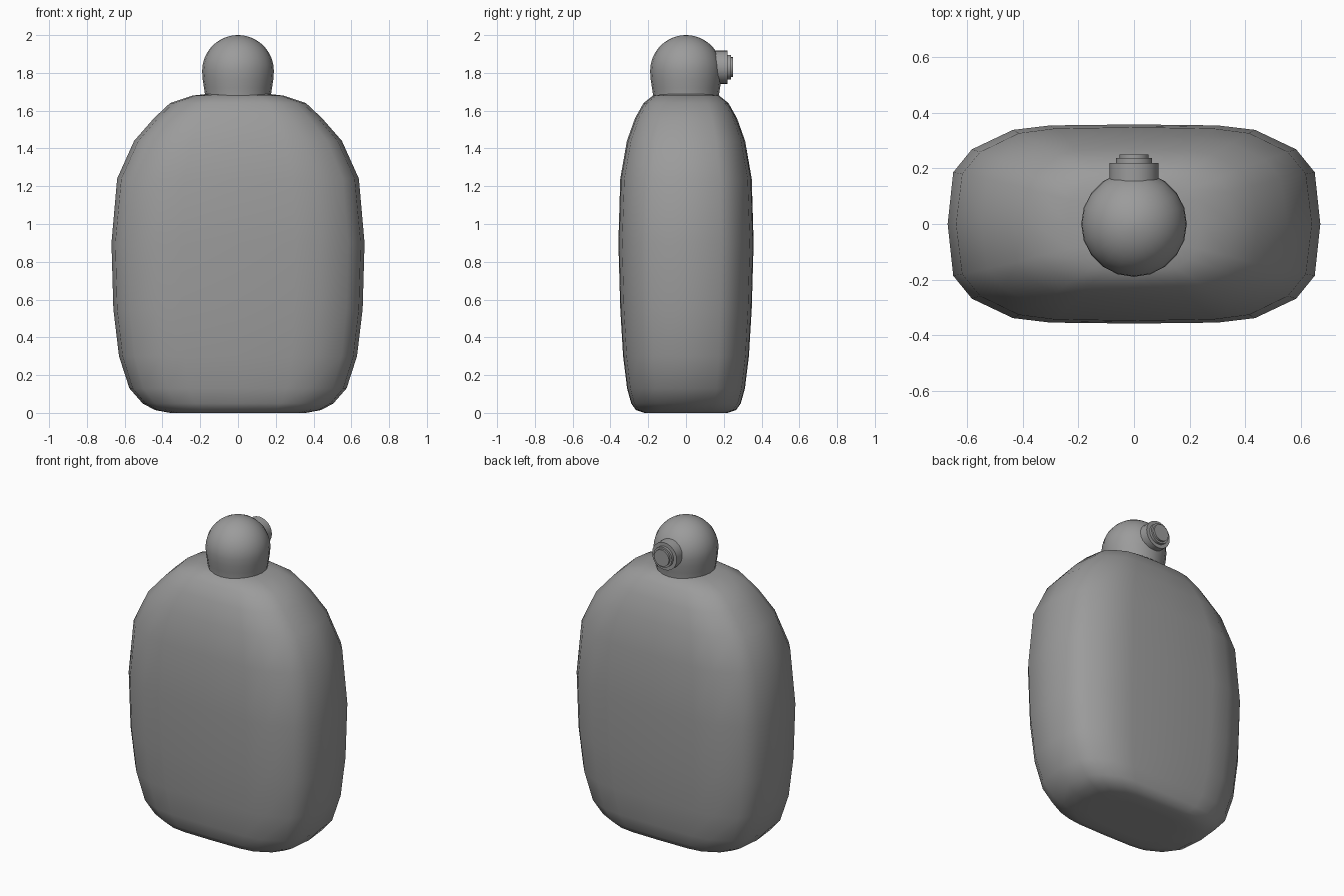
import bpy, bmesh, math

cube = bpy.data.objects.get("Cube")
if cube:
    bpy.data.objects.remove(cube, do_unlink=True)

# Single grey finish
grey = bpy.data.materials.new("plain grey")
grey.use_nodes = True
colour = (0.33, 0.33, 0.33, 1)
grey.diffuse_color = colour
grey.node_tree.nodes["Principled BSDF"].inputs["Base Color"].default_value = colour


def loft(name, rings, angle):
    """Skin closed rings of points, cap both ends and shade smooth."""
    bm = bmesh.new()
    loops = [[bm.verts.new(p) for p in ring] for ring in rings]
    n = len(loops[0])
    for a, b in zip(loops, loops[1:]):
        for i in range(n):
            j = (i + 1) % n
            bm.faces.new((a[i], a[j], b[j], b[i]))
    bm.faces.new(loops[0][::-1])
    bm.faces.new(loops[-1])
    bmesh.ops.recalc_face_normals(bm, faces=bm.faces)
    mesh = bpy.data.meshes.new(name)
    bm.to_mesh(mesh)
    bm.free()
    mesh.materials.append(grey)
    obj = bpy.data.objects.new(name, mesh)
    bpy.context.collection.objects.link(obj)
    bpy.ops.object.select_all(action='DESELECT')
    obj.select_set(True)
    bpy.context.view_layer.objects.active = obj
    bpy.ops.object.shade_smooth_by_angle(angle=math.radians(angle))
    return obj


def circle(r, n):
    return [(r * math.cos(math.tau * i / n), r * math.sin(math.tau * i / n)) for i in range(n)]


# Rounded-rectangle outline, mirrored from one quadrant
quarter = [(1, 0), (.97, .52), (.87, .75), (.65, .945), (.45, .99), (0, 1)]
half = quarter + [(-x, y) for x, y in quarter[-2::-1]]
outline = half + [(-x, -y) for x, y in half[1:-1]]


def body_ring(z, w, d, soft):
    ring = []
    for x, y in outline:
        r = math.hypot(x, y)
        k = 1 + soft * (1 / r - 1)
        ring.append((x * w * k, y * d * k, z))
    return ring


# Flask body: height, half width, half depth, corner softness
body_levels = [
    (0, .25, .15, 0), (0, .36, .22, 0), (.015, .44, .265, 0), (.05, .505, .29, 0),
    (.13, .575, .312, 0), (.3, .63, .333, 0), (.55, .66, .348, 0),
    (.9, .67, .358, 0), (1.24, .64, .348, .05), (1.44, .55, .313, .12),
    (1.56, .445, .27, .18), (1.64, .36, .225, .25), (1.68, .24, .175, .35),
    (1.69, .15, .12, .5), (1.69, .06, .05, .5),
]
loft("flask_body", [body_ring(*level) for level in body_levels], 80)

# Ball top with a short straight neck
centre, radius = 1.81, .19
profile = [(.172, 1.6), (.174, 1.68), (.18, 1.72), (.187, 1.765)]
for i in range(9):
    a = math.radians(10 * i)
    profile.append((radius * math.cos(a), centre + radius * math.sin(a)))
profile.append((.008, centre + radius))
loft("ball_top", [[(x, y, z) for x, y in circle(r, 20)] for r, z in profile], 60)

# Stepped spout on the back of the ball
spout = [(.088, .1), (.088, .22), (.065, .22), (.065, .237), (.053, .237), (.053, .25)]
loft("spout", [[(x, y, 1.83 + z) for x, z in circle(r, 24)] for r, y in spout], 30)
